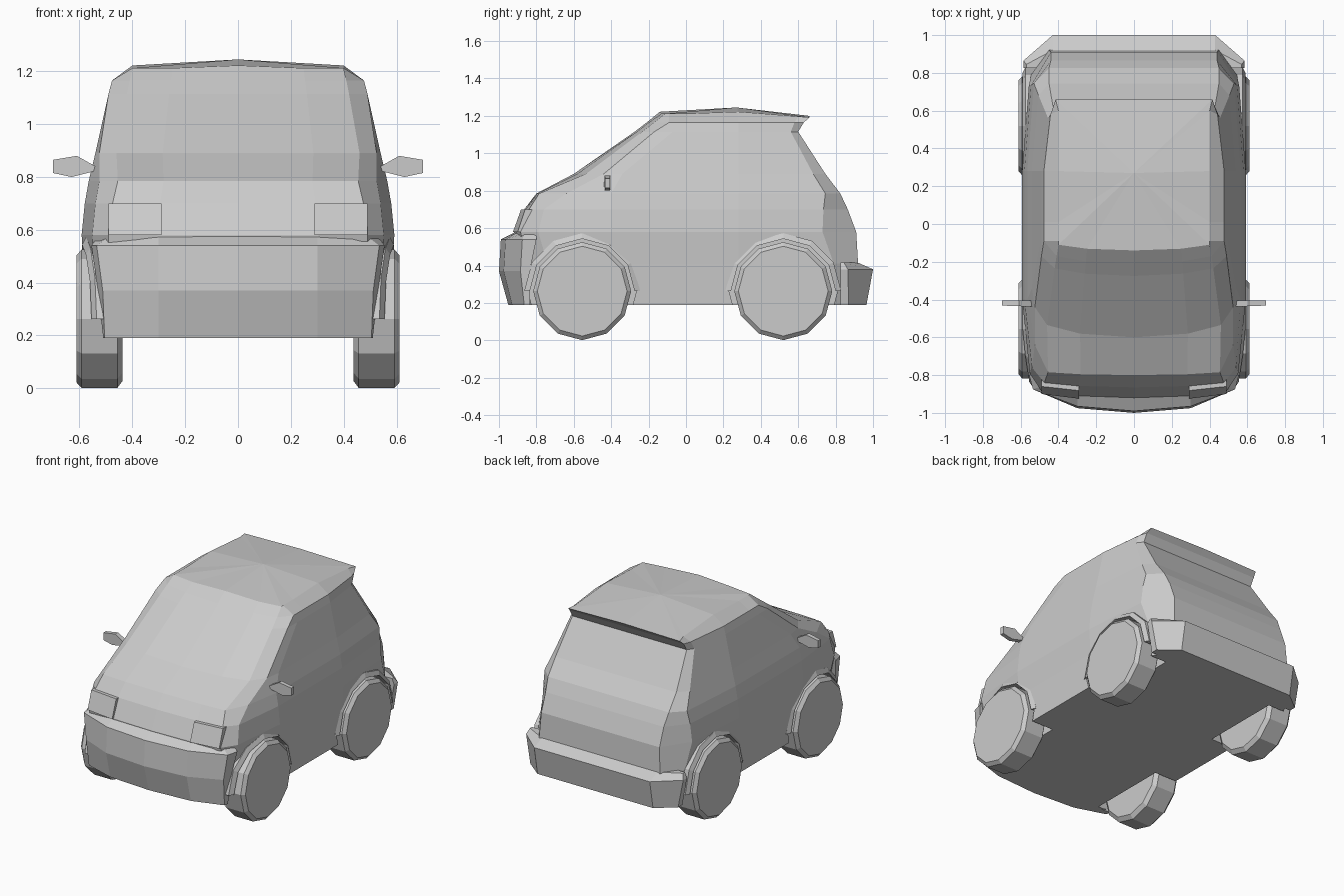
import bpy, bmesh, math
from mathutils import Matrix, Vector

if "Cube" in bpy.data.objects:
    bpy.data.objects.remove(bpy.data.objects["Cube"])


def finish(name, bm):
    bmesh.ops.recalc_face_normals(bm, faces=bm.faces)
    mesh = bpy.data.meshes.new(name)
    bm.to_mesh(mesh)
    bm.free()
    ob = bpy.data.objects.new(name, mesh)
    bpy.context.collection.objects.link(ob)
    return ob


def loft(name, rings, crown=None):
    """Skin closed rings of points; the top is a flat cap or a fan to a crown point."""
    bm = bmesh.new()
    vr = [[bm.verts.new(p) for p in r] for r in rings]
    n = len(vr[0])
    for a, b in zip(vr, vr[1:]):
        for i in range(n):
            j = (i + 1) % n
            bm.faces.new((a[i], a[j], b[j], b[i]))
    bm.faces.new(vr[0])
    if crown:
        c = bm.verts.new(crown)
        for i in range(n):
            bm.faces.new((vr[-1][i], vr[-1][(i + 1) % n], c))
    else:
        bm.faces.new(vr[-1])
    return finish(name, bm)


def mirrored(half):
    """Close a half outline whose first and last points lie on x = 0."""
    return half + [(-x, y, z) for x, y, z in half[-2:0:-1]]


def turned(bm, y, x_r, sides=12):
    """Add a lathe about the x axis at axle y from (x, radius) pairs."""
    rings = []
    for x, r in x_r:
        rings.append([bm.verts.new((x, y + r * math.sin(2 * math.pi * i / sides),
                                    AXLE_Z - r * math.cos(2 * math.pi * i / sides)))
                      for i in range(sides)])
    for a, b in zip(rings, rings[1:]):
        for i in range(sides):
            j = (i + 1) % sides
            bm.faces.new((a[i], a[j], b[j], b[i]))
    bm.faces.new(rings[0])
    bm.faces.new(rings[-1])


AXLE_Z = 0.263
AXLES = (("front", -0.555), ("rear", 0.52))
SIDES = (("right", 1), ("left", -1))

# Body levels: z, nose y, front corner x, y, side x, side front y, side rear y, rear corner x, tail y
LEVELS = [
    (0.19, -0.90, 0.49, -0.82, 0.57, -0.70, 0.78, 0.46, 0.90),
    (0.41, -0.92, 0.49, -0.84, 0.58, -0.74, 0.79, 0.45, 0.92),
    (0.58, -0.92, 0.49, -0.885, 0.592, -0.79, 0.73, 0.44, 0.91),
    (0.70, -0.865, 0.475, -0.84, 0.58, -0.76, 0.735, 0.44, 0.865),
    (0.785, -0.80, 0.455, -0.785, 0.565, -0.64, 0.745, 0.45, 0.825),
    (0.89, -0.60, 0.46, -0.535, 0.54, -0.44, 0.68, 0.45, 0.745),
    (1.115, -0.275, 0.42, -0.235, 0.49, -0.17, 0.56, 0.425, 0.60),
    (1.165, -0.21, 0.41, -0.17, 0.477, -0.09, 0.58, 0.425, 0.63),
    (1.212, -0.14, 0.40, -0.11, 0.40, -0.09, 0.60, 0.415, 0.66),
]
rings = []
for z, nose, fx, fy, sx, sf, sr, rx, tail in LEVELS:
    upper = z > 1.2
    inset = 0 if z > 1.1 else (0.015 if z > 0.85 else 0.04)
    half = [(0, nose, z + 0.01 * upper),
            (fx * 0.62, nose + 0.3 * (fy - nose), z),
            (fx, fy, z),
            (sx - inset, sf, z),
            (sx, max(sf + 0.1, -0.4), z),
            (sx, 0.28, z + 0.01 * upper),
            (sx - 0.035 * (z <= 1.2), sr, z - 0.015 * upper),
            (rx, tail, z - 0.02 * upper),
            (0, tail, z - 0.012 * upper)]
    rings.append(mirrored(half))
body = loft("car_body", rings, crown=(0, 0.27, 1.245))

# Wheel wells
bm = bmesh.new()
for _, y in AXLES:
    for _, s in SIDES:
        turned(bm, y, [(s * 0.41, 0.29), (s * 0.8, 0.29)])
cutter = finish("wheel_well_cutter", bm)
cutter.hide_render = True
cutter.hide_viewport = False
cutter.display_type = 'WIRE'
mod = body.modifiers.new("wheel_wells", 'BOOLEAN')
mod.operation = 'DIFFERENCE'
mod.solver = 'EXACT'
mod.object = cutter


# Bumpers: each level is a half outline from the centre round to the side
def bumper(name, levels):
    rings = []
    for z, pts in levels:
        half = [(x, y, z) for x, y in pts]
        rings.append(mirrored(half + [(0, pts[-1][1], z)]))
    loft(name, rings)


bumper("front_bumper", [
    (0.19, [(0, -0.95), (0.3, -0.93), (0.505, -0.865), (0.51, -0.835)]),
    (0.37, [(0, -1.0), (0.3, -0.975), (0.512, -0.885), (0.53, -0.835)]),
    (0.54, [(0, -0.99), (0.3, -0.965), (0.535, -0.875), (0.555, -0.80)]),
    (0.575, [(0, -0.92), (0.3, -0.905), (0.49, -0.86), (0.53, -0.80)]),
])
bumper("rear_bumper", [
    (0.19, [(0, 0.965), (0.43, 0.965), (0.55, 0.87), (0.55, 0.825)]),
    (0.38, [(0, 1.0), (0.43, 1.0), (0.585, 0.865), (0.585, 0.825)]),
    (0.415, [(0, 0.92), (0.43, 0.92), (0.57, 0.845), (0.57, 0.825)]),
])

for side, s in SIDES:
    # Headlights
    loft("headlight_" + side, [
        [(s * x, y, z) for x, y in ((0.29, yi), (0.49, yo), (0.49, -0.82), (0.29, -0.82))]
        for z, yi, yo in ((0.58, -0.925, -0.90), (0.70, -0.882, -0.86))])

    # Door mirrors
    outline = [(0.70, 0.865), (0.61, 0.88), (0.53, 0.835), (0.55, 0.82), (0.63, 0.80), (0.70, 0.815)]
    loft("door_mirror_" + side, [
        [(s * x, y + 0.12 * (x - 0.61) * k, z) for x, z in outline]
        for y, k in ((-0.435, 0.3), (-0.405, -0.1))])

    for axle, y in AXLES:
        # Twelve-sided wheels with bevelled rims
        bm = bmesh.new()
        turned(bm, y, [(s * 0.437, 0.235), (s * 0.457, 0.262), (s * 0.592, 0.262), (s * 0.612, 0.24)])
        finish(f"wheel_{axle}_{side}", bm)

        # Arch lips
        bm = bmesh.new()
        prev = None
        for i in range(7):
            a = math.pi * i / 6
            c, d = math.cos(a), math.sin(a)
            vs = [bm.verts.new((s * x, y + r * c, AXLE_Z + r * d))
                  for x, r in ((0.52, 0.28), (0.59, 0.28), (0.575, 0.31), (0.52, 0.31))]
            if axle == "front":
                for v in vs:  # lip follows the narrowing nose
                    v.co.x -= s * 0.15 * max(0, -0.6 - v.co.y)
            if prev:
                for k in range(4):
                    m = (k + 1) % 4
                    bm.faces.new((prev[k], prev[m], vs[m], vs[k]))
            else:
                bm.faces.new(vs)
            prev = vs
        bm.faces.new(prev)
        finish(f"arch_lip_{axle}_{side}", bm)
